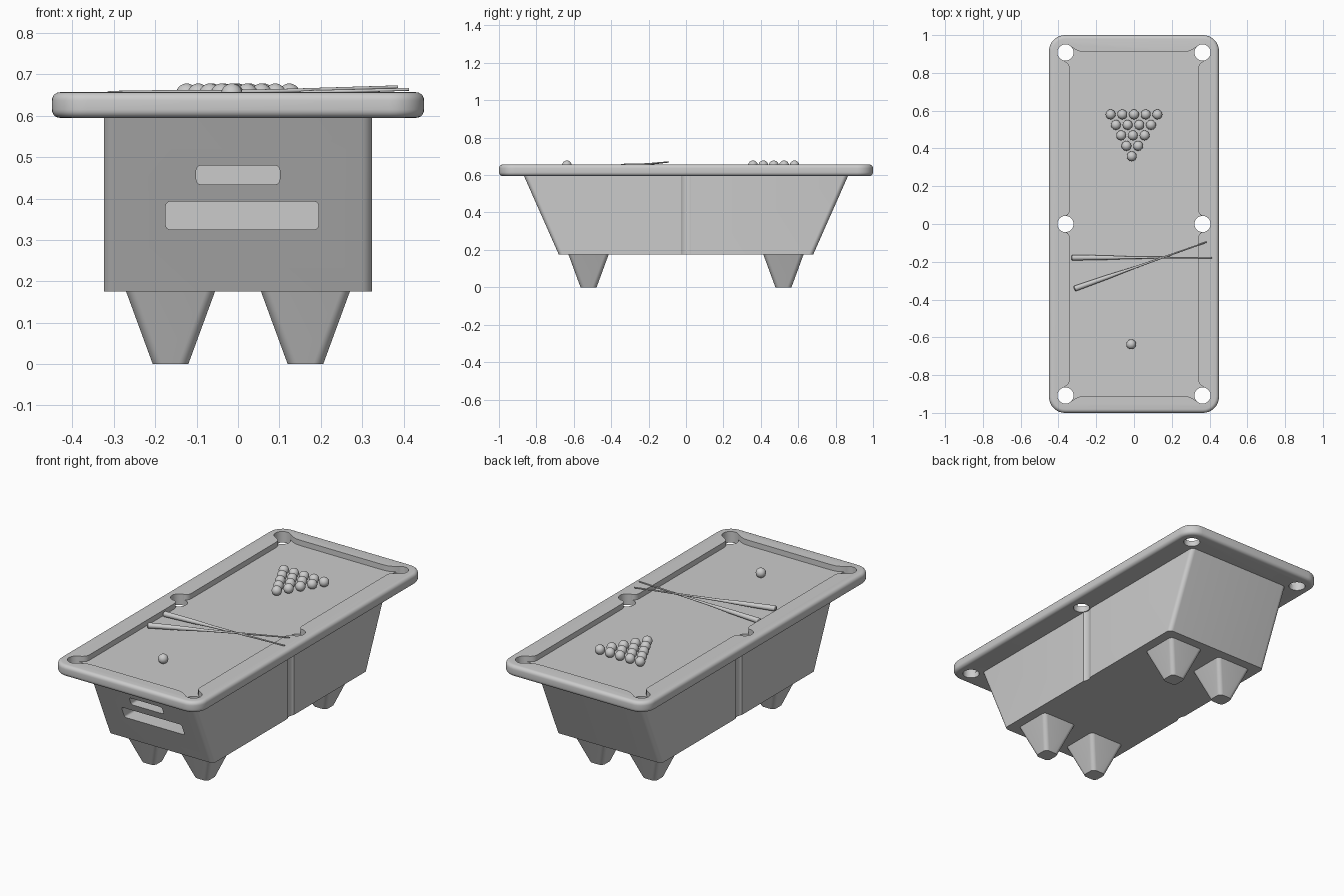
import bpy, bmesh, math
from mathutils import Vector, Matrix

if "Cube" in bpy.data.objects:
    bpy.data.objects.remove(bpy.data.objects["Cube"])


def loft(name, rings, smooth=35, matrix=None):
    """Skin a stack of equal-length point rings and cap both ends."""
    bm = bmesh.new()
    rows = [[bm.verts.new(p) for p in ring] for ring in rings]
    n = len(rows[0])
    for a, b in zip(rows, rows[1:]):
        for i in range(n):
            bm.faces.new((a[i], a[(i + 1) % n], b[(i + 1) % n], b[i]))
    bm.faces.new(rows[0][::-1])
    bm.faces.new(rows[-1])
    if matrix:
        bm.transform(matrix)
    bmesh.ops.recalc_face_normals(bm, faces=bm.faces)
    mesh = bpy.data.meshes.new(name)
    bm.to_mesh(mesh)
    bm.free()
    obj = bpy.data.objects.new(name, mesh)
    bpy.context.collection.objects.link(obj)
    if smooth:
        smooth_by_angle(obj, smooth)
    return obj


def activate(obj):
    bpy.ops.object.select_all(action='DESELECT')
    obj.select_set(True)
    bpy.context.view_layer.objects.active = obj


def smooth_by_angle(obj, angle=35):
    activate(obj)
    bpy.ops.object.shade_smooth_by_angle(angle=math.radians(angle))


def rounded_rect(hx, hy, r, n=8):
    pts = []
    for k, (sx, sy) in enumerate([(1, 1), (-1, 1), (-1, -1), (1, -1)]):
        for i in range(n + 1):
            a = math.pi / 2 * (k + i / n)
            pts.append((sx * (hx - r) + r * math.cos(a), sy * (hy - r) + r * math.sin(a)))
    return pts


def circle(cx, cy, r, n=32):
    return [(cx + r * math.cos(2 * math.pi * i / n), cy + r * math.sin(2 * math.pi * i / n))
            for i in range(n)]


def at_z(pts, z):
    return [(x, y, z) for x, y in pts]


def prism(name, pts, z0, z1):
    return loft(name, [at_z(pts, z0), at_z(pts, z1)], 0)


def cut(obj, cutter):
    cutter.hide_render = True
    mod = obj.modifiers.new("cut", 'BOOLEAN')
    mod.operation = 'DIFFERENCE'
    mod.solver = 'EXACT'
    mod.object = cutter
    activate(obj)
    bpy.ops.object.modifier_apply(modifier=mod.name)
    bpy.data.objects.remove(cutter)


BED, RIM, UNDER = 0.627, 0.657, 0.595

# Table top with rounded rim
R = 0.02
insets = [(R * (1 - math.sin(a)), R * (1 - math.cos(a)))
          for a in [math.pi / 2 * i / 5 for i in range(6)]]
# each pair: (height from face, inset from side)
lower = [(UNDER + h, i) for h, i in reversed(insets)]
upper = [(RIM - h, i) for h, i in insets]
rings = [at_z(rounded_rect(0.45 - i, 1.0 - i, 0.085 - i), z) for z, i in lower + upper]
table_top = loft("table_top", rings, 0)

# Recessed playing bed, flared toward the pockets
quarter = [(.363, .042), (.351, .048), (.343, .06), (.34, .075),
           (.34, .825), (.344, .842), (.356, .854), (.393, .878),
           (.333, .938), (.305, .921), (.282, .912), (.25, .91)]
outline = (quarter + [(-x, y) for x, y in reversed(quarter)]
           + [(-x, -y) for x, y in quarter] + [(x, -y) for x, y in reversed(quarter)])
cut(table_top, prism("bed_cutter", outline, BED, 0.75))

# Pocket holes
for x in (-0.363, 0.363):
    for y in (-0.908, 0, 0.908):
        cut(table_top, prism("pocket_cutter", circle(x, y, 0.043), 0.5, 0.8))
smooth_by_angle(table_top)

# Tapered cabinet with side grooves and front ball-return slots
cabinet = loft("cabinet", [at_z(rounded_rect(0.324, 0.68, 0.025), 0.175),
                           at_z(rounded_rect(0.324, 0.867, 0.025), 0.597)], 0)
for x in (-0.363, 0.363):
    cut(cabinet, prism("groove_cutter", circle(x, 0, 0.048), 0.1, 0.7))
for cx, cz, hx, hz in [(0.0, 0.457, 0.101, 0.023), (0.01, 0.359, 0.185, 0.034)]:
    pts = rounded_rect(hx, hz, 0.012, 4)
    cut(cabinet, loft("slot_cutter", [[(cx + x, y, cz + z) for x, z in pts]
                                      for y in (-1.0, -0.62)], 0))
smooth_by_angle(cabinet)

# Tapered legs
for x in (-0.163, 0.163):
    for y in (-0.521, 0.521):
        loft("leg", [[(x + px, y + py, z) for px, py in rounded_rect(h, h, r)]
                     for h, r, z in [(0.043, 0.024, 0), (0.108, 0.022, 0.177)]])


# Balls: racked triangle and cue ball
def ball(name, x, y, r=0.026):
    bm = bmesh.new()
    bmesh.ops.create_uvsphere(bm, u_segments=24, v_segments=16, radius=r)
    mesh = bpy.data.meshes.new(name)
    bm.to_mesh(mesh)
    bm.free()
    obj = bpy.data.objects.new(name, mesh)
    obj.location = (x, y, BED + r - 0.001)
    bpy.context.collection.objects.link(obj)
    smooth_by_angle(obj, 60)


for row in range(5):
    for i in range(row + 1):
        ball("racked_ball", -0.012 + 0.003 * row + 0.062 * (i - row / 2), 0.358 + 0.0555 * row)
ball("cue_ball", -0.015, -0.637)


# Two crossed cue sticks resting on the rail
def cue_stick(name, butt, tip):
    butt, tip = Vector(butt), Vector(tip)
    axis = tip - butt
    profile = [(0, .011), (.006, .015), (.25, .0115), (.4, .007), (.6, .005), (1, .0035)]
    matrix = Matrix.Translation(butt) @ axis.to_track_quat('Z', 'Y').to_matrix().to_4x4()
    loft(name, [at_z(circle(0, 0, r, 16), t * axis.length) for t, r in profile], 35, matrix)


cue_stick("lower_cue_stick", (-0.331, -0.178, 0.642), (0.413, -0.178, 0.664))
cue_stick("upper_cue_stick", (-0.316, -0.343, 0.645), (0.386, -0.095, 0.670))
